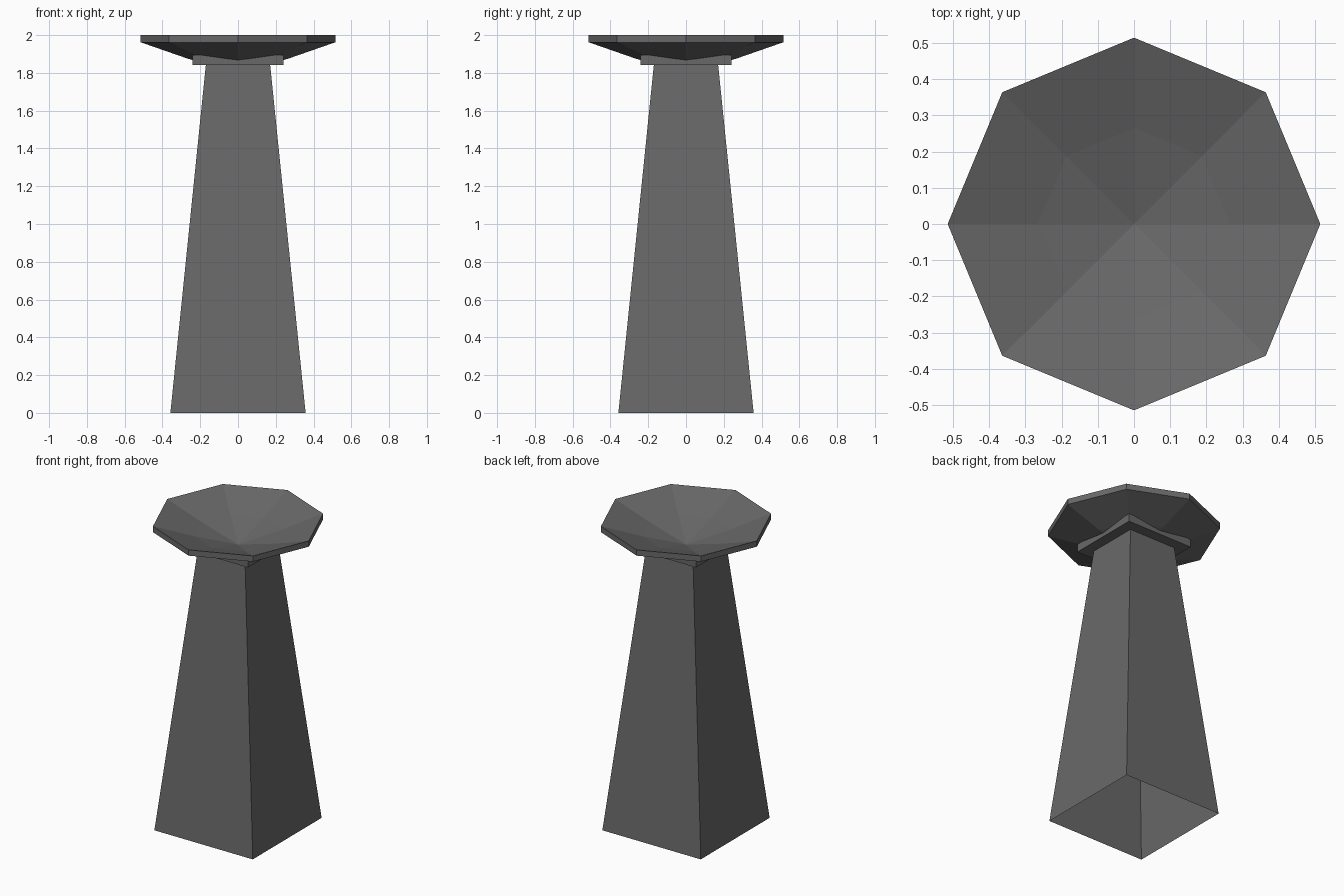
import bpy, bmesh
from math import cos, sin, pi

if "Cube" in bpy.data.objects:
    bpy.data.objects.remove(bpy.data.objects["Cube"])

stone = bpy.data.materials.new("dark grey stone")
stone.diffuse_color = (0.14, 0.14, 0.14, 1)
stone.use_nodes = True
stone.node_tree.nodes["Principled BSDF"].inputs["Base Color"].default_value = stone.diffuse_color


def lathe(name, profile, sides, turn=0.0):
    """Flat-sided turned part from (radius, z) points; radius 0 makes a tip."""
    bm = bmesh.new()
    rings = []
    for r, z in profile:
        n = sides if r > 0 else 1
        rings.append([bm.verts.new((r * cos(turn + 2 * pi * i / sides),
                                    r * sin(turn + 2 * pi * i / sides), z))
                      for i in range(n)])
    for a, b in zip(rings, rings[1:]):
        for i in range(sides):
            j = (i + 1) % sides
            quad = [a[i % len(a)], a[j % len(a)], b[j % len(b)], b[i % len(b)]]
            bm.faces.new(list(dict.fromkeys(quad)))
    me = bpy.data.meshes.new(name)
    bm.to_mesh(me)
    bm.free()
    me.materials.append(stone)
    ob = bpy.data.objects.new(name, me)
    bpy.context.collection.objects.link(ob)
    return ob


D = 2 ** 0.5  # half-width to corner radius of a square

# Tapered square shaft, open underneath
lathe("shaft", [(0.358 * D, 0), (0.17 * D, 1.845)], 4, pi / 4)

# Square collar: underside ledge and walls rising into the bowl
lathe("collar", [(0.168 * D, 1.843), (0.24 * D, 1.843), (0.24 * D, 1.895)], 4, pi / 4)

# Shallow eight-sided bowl: underside, rim, then hollow inside
lathe("bowl", [(0, 1.80), (0.268, 1.876), (0.515, 1.962),
               (0.515, 2.0), (0.265, 1.915), (0, 1.838)], 8)
